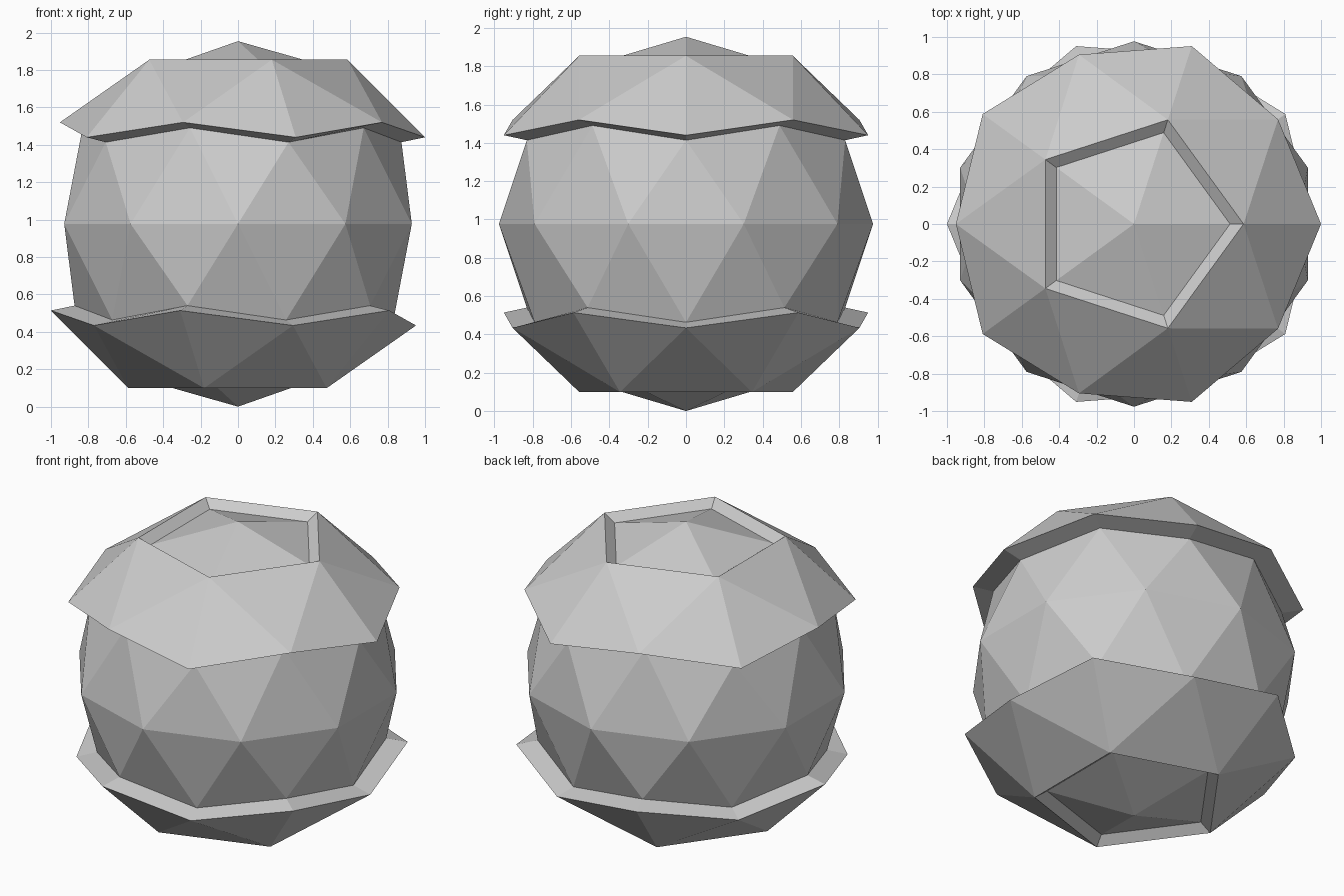
import bpy, bmesh
from mathutils import Vector

if "Cube" in bpy.data.objects:
    bpy.data.objects.remove(bpy.data.objects["Cube"])

R = 0.977          # core ball radius
bm = bmesh.new()
bmesh.ops.create_icosphere(bm, subdivisions=2, radius=R)

# Upper and lower belts: rings of faces between the polar caps and the equator
belt = [f for f in bm.faces if 0.5 < abs(f.calc_center_median().z) / R < 0.8]
ext = bmesh.ops.extrude_face_region(bm, geom=belt)
raised = [v for v in ext["geom"] if isinstance(v, bmesh.types.BMVert)]
old = [f for f in belt if f.is_valid]
if old:
    bmesh.ops.delete(bm, geom=old, context='FACES')

# Raised rims: (radius, height from centre) for each ring of belt vertices
for v in raised:
    h = abs(v.co.z) / R
    if h > 0.7:
        r, z = 0.586, 0.878      # pentagon rim round the cap
    elif h > 0.49:
        r, z = 0.952, 0.543      # in-between points of the outer rim
    else:
        r, z = 1.0, 0.463        # main points of the outer rim
    flat = Vector((v.co.x, v.co.y, 0)).normalized() * r
    v.co = (flat.x, flat.y, z if v.co.z > 0 else -z)

bmesh.ops.recalc_face_normals(bm, faces=bm.faces[:])
bmesh.ops.translate(bm, verts=bm.verts[:], vec=(0, 0, R))

mesh = bpy.data.meshes.new("faceted_ball")
bm.to_mesh(mesh)
bm.free()
ball = bpy.data.objects.new("faceted_ball", mesh)
bpy.context.collection.objects.link(ball)
